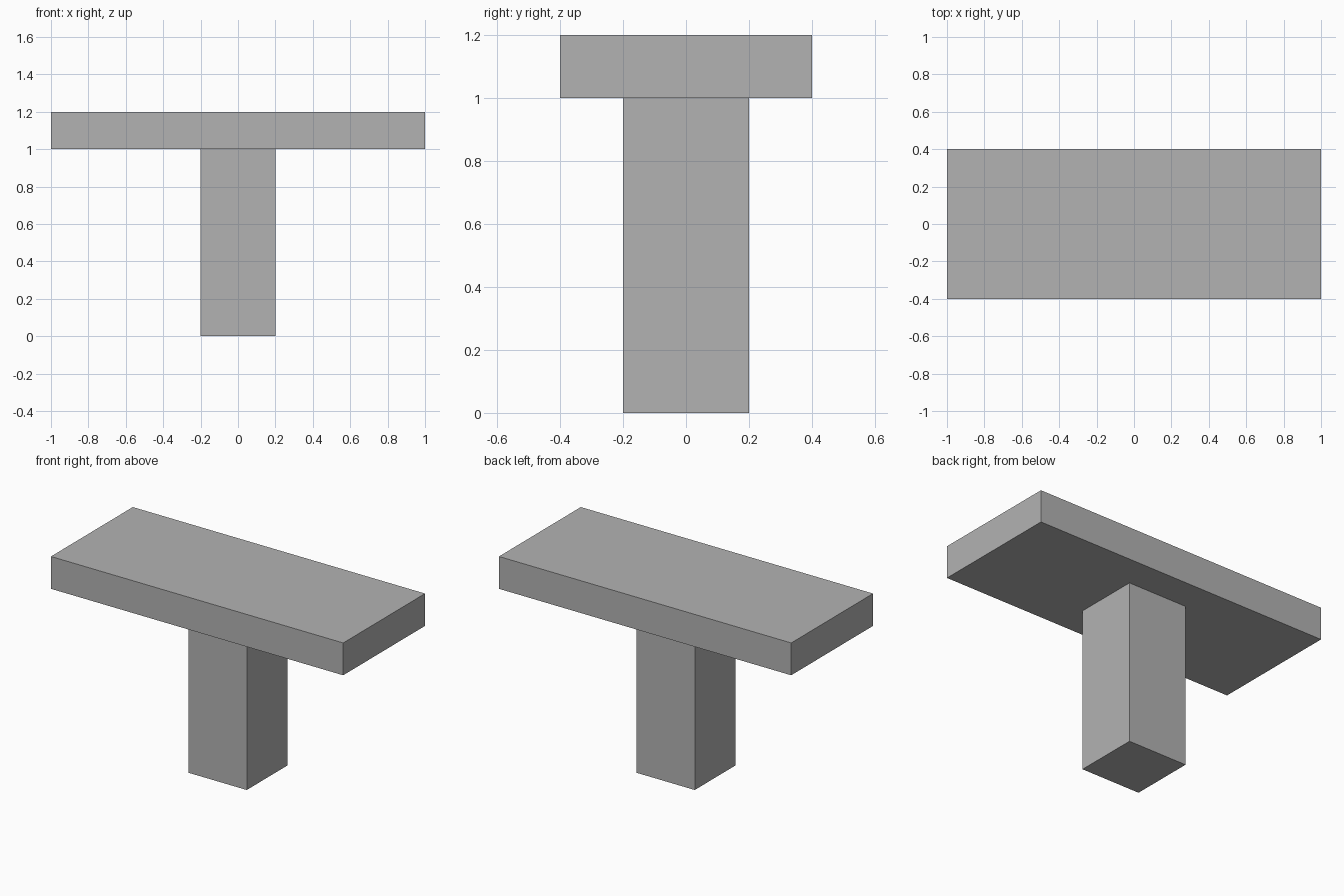
import bpy

if "Cube" in bpy.data.objects:
    bpy.data.objects.remove(bpy.data.objects["Cube"])

grey = bpy.data.materials.new("grey")
grey.diffuse_color = (0.45, 0.45, 0.45, 1.0)
grey.use_nodes = True
grey.node_tree.nodes["Principled BSDF"].inputs["Base Color"].default_value = grey.diffuse_color


def box(name, size, base_z):
    """Centred box standing on base_z."""
    bpy.ops.mesh.primitive_cube_add(size=1, location=(0, 0, base_z + size[2] / 2))
    obj = bpy.context.object
    obj.name = name
    obj.scale = size
    bpy.ops.object.transform_apply(location=False, rotation=False, scale=True)
    obj.data.materials.append(grey)
    return obj


# Square pillar carrying the slab
box("pillar", (0.4, 0.4, 1.0), 0.0)

# Wide flat slab on top
box("top_slab", (2.0, 0.8, 0.2), 1.0)
